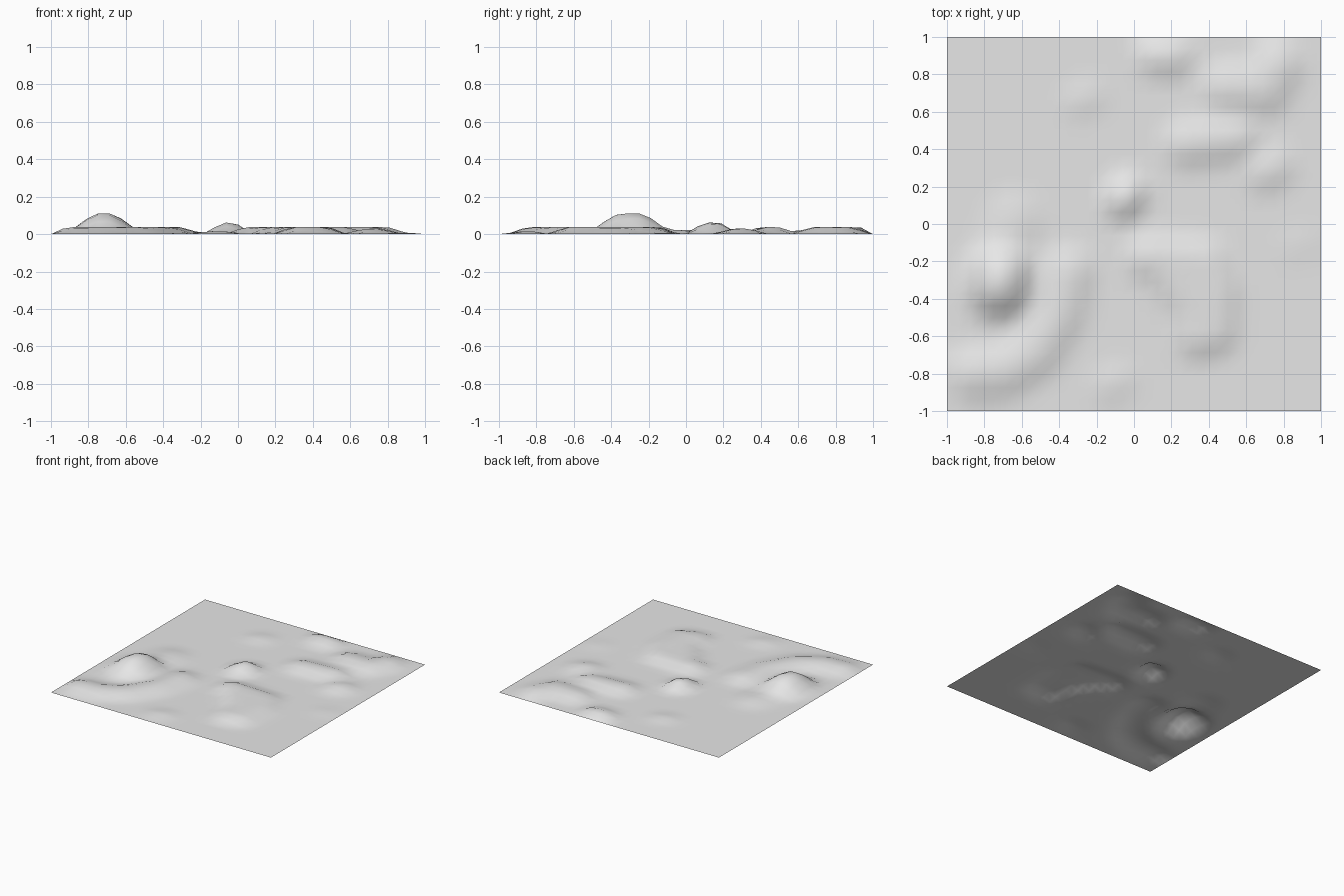
import bpy, bmesh
from mathutils import Vector

if "Cube" in bpy.data.objects:
    bpy.data.objects.remove(bpy.data.objects["Cube"])

N = 32          # grid cells per side
PLATEAU = 0.038

# Landforms: (ridge line points, height, flat half-width, slope width)
LANDFORMS = [
    # crescent plateau, front left
    ([(-.35, -.26), (-.40, -.48), (-.53, -.69), (-.70, -.79), (-.86, -.80)], PLATEAU, .03, .15),
    # hooked plateau, front right
    ([(.08, -.18), (.38, -.20), (.44, -.35), (.43, -.58), (.34, -.60)], PLATEAU, .03, .13),
    ([(.20, -.22), (.36, -.45), (.36, -.56)], PLATEAU, .06, .13),
    # low plateaus, back right
    ([(.28, .43), (.55, .46)], PLATEAU, .02, .15),
    ([(.50, .73), (.70, .72), (.76, .84)], PLATEAU, .03, .15),
    ([(.12, .90), (.20, .89)], PLATEAU, .01, .14),
    ([(.70, .28), (.74, .30)], .030, .01, .15),
    # faint mounds
    ([(-.29, .66), (-.24, .68)], .015, .01, .12),
    ([(-.14, -.86), (-.08, -.84)], .015, .01, .12),
    ([(.85, -.12), (.92, -.10)], .006, .01, .12),
    # tall hill, its skirt, and the small hill
    ([(-.72, -.33), (-.71, -.27)], .112, .015, .22),
    ([(-.76, -.38), (-.70, -.15), (-.64, .02)], .022, .02, .18),
    ([(-.055, .125), (-.04, .16)], .062, .015, .125),
]


def distance(p, line):
    best = 9.0
    for a, b in zip(line, line[1:]):
        a, b = Vector(a), Vector(b)
        d = b - a
        t = max(0.0, min(1.0, (p - a).dot(d) / d.length_squared))
        best = min(best, (p - a - d * t).length)
    return best


def height(x, y):
    if max(abs(x), abs(y)) > .999:
        return 0.0
    z = 0.0
    for line, h, flat, slope in LANDFORMS:
        t = 1 - (distance(Vector((x, y)), line) - flat) / slope
        t = max(0.0, min(1.0, t))
        z = max(z, h * t * t * (3 - 2 * t))
    return z


# Terrain sheet
bm = bmesh.new()
bmesh.ops.create_grid(bm, x_segments=N, y_segments=N, size=1)
for v in bm.verts:
    v.co.z = height(v.co.x, v.co.y)
for f in bm.faces:
    f.smooth = True
mesh = bpy.data.meshes.new("terrain")
bm.to_mesh(mesh)
bm.free()

mat = bpy.data.materials.new("light grey")
mat.diffuse_color = (.8, .8, .8, 1)
mat.use_nodes = True
mat.node_tree.nodes["Principled BSDF"].inputs["Base Color"].default_value = mat.diffuse_color
mesh.materials.append(mat)
terrain = bpy.data.objects.new("terrain", mesh)
bpy.context.collection.objects.link(terrain)
